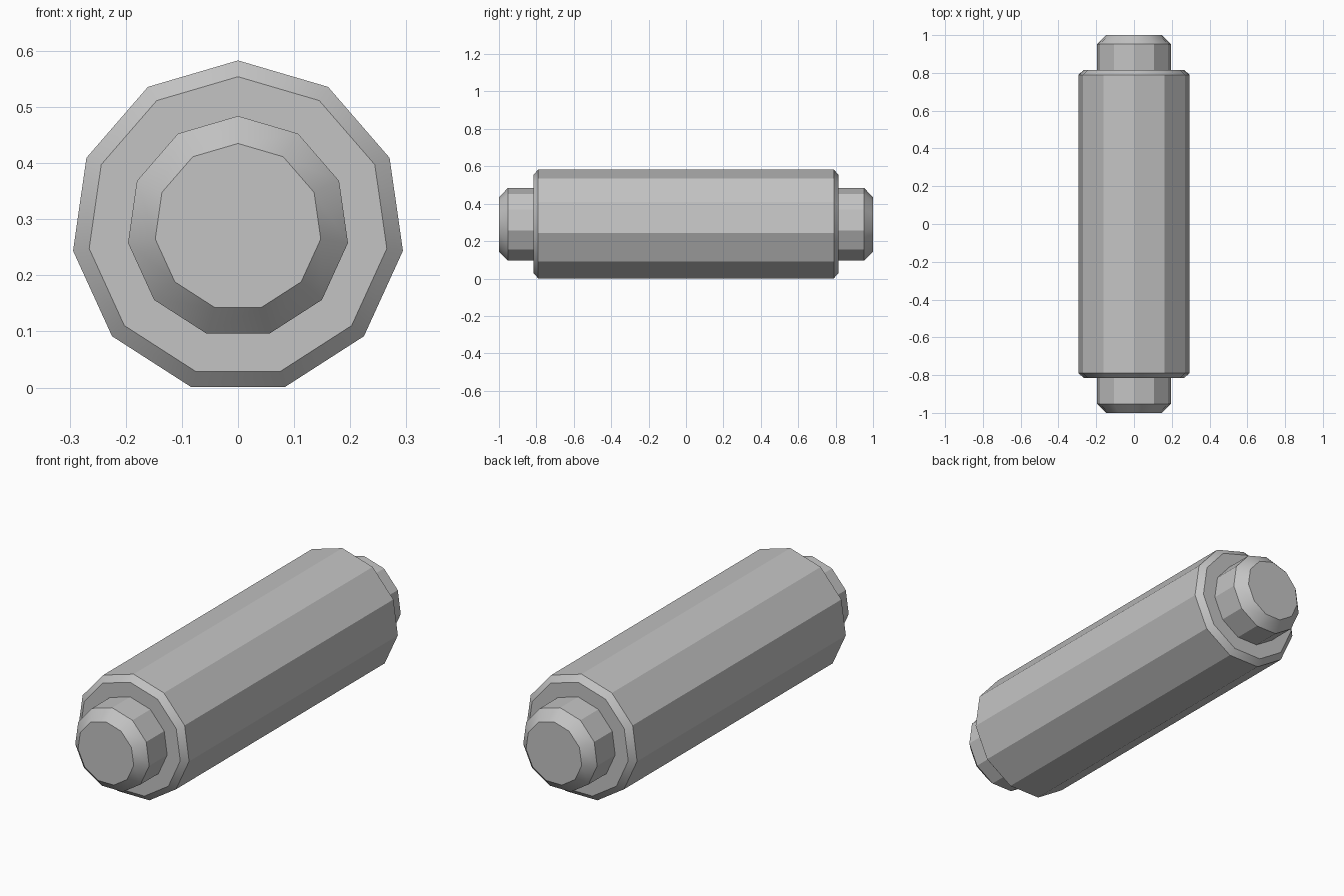
import bpy, bmesh, math
from mathutils import Vector

cube = bpy.data.objects.get("Cube")
if cube:
    bpy.data.objects.remove(cube, do_unlink=True)

SIDES = 11
CENTRE_Z = 0.286

# Single grey finish
grey = bpy.data.materials.new("plain grey")
grey.use_nodes = True
colour = (0.55, 0.55, 0.55, 1)
grey.diffuse_color = colour
grey.node_tree.nodes["Principled BSDF"].inputs["Base Color"].default_value = colour


def chamfered_rod(name, radius, end_radius, start, end, chamfer_start, chamfer_end):
    """Eleven-sided rod along y with both ends chamfered, from y = start to end."""
    profile = [(start, end_radius), (chamfer_start, radius),
               (chamfer_end, radius), (end, end_radius)]
    bm = bmesh.new()
    rings = []
    for y, r in profile:
        angles = [math.tau * i / SIDES for i in range(SIDES)]
        rings.append([bm.verts.new(Vector((r * math.sin(a), y, r * math.cos(a))))
                      for a in angles])
    for a, b in zip(rings, rings[1:]):
        for i in range(SIDES):
            j = (i + 1) % SIDES
            bm.faces.new((a[i], a[j], b[j], b[i]))
    bm.faces.new(rings[0])
    bm.faces.new(rings[-1])
    bmesh.ops.recalc_face_normals(bm, faces=bm.faces)
    mesh = bpy.data.meshes.new(name)
    bm.to_mesh(mesh)
    bm.free()
    mesh.materials.append(grey)
    obj = bpy.data.objects.new(name, mesh)
    obj.location.z = CENTRE_Z
    bpy.context.collection.objects.link(obj)
    # Facets stay flat, chamfers blend around the rim
    bpy.ops.object.select_all(action='DESELECT')
    obj.select_set(True)
    bpy.context.view_layer.objects.active = obj
    bpy.ops.object.shade_smooth_by_angle(angle=math.radians(30))
    return obj


# Wide roller body, and the narrow axle that sticks out at both ends
chamfered_rod("roller_body", 0.297, 0.268, -0.816, 0.816, -0.79, 0.79)
chamfered_rod("axle", 0.198, 0.149, -1.0, 1.0, -0.952, 0.952)
